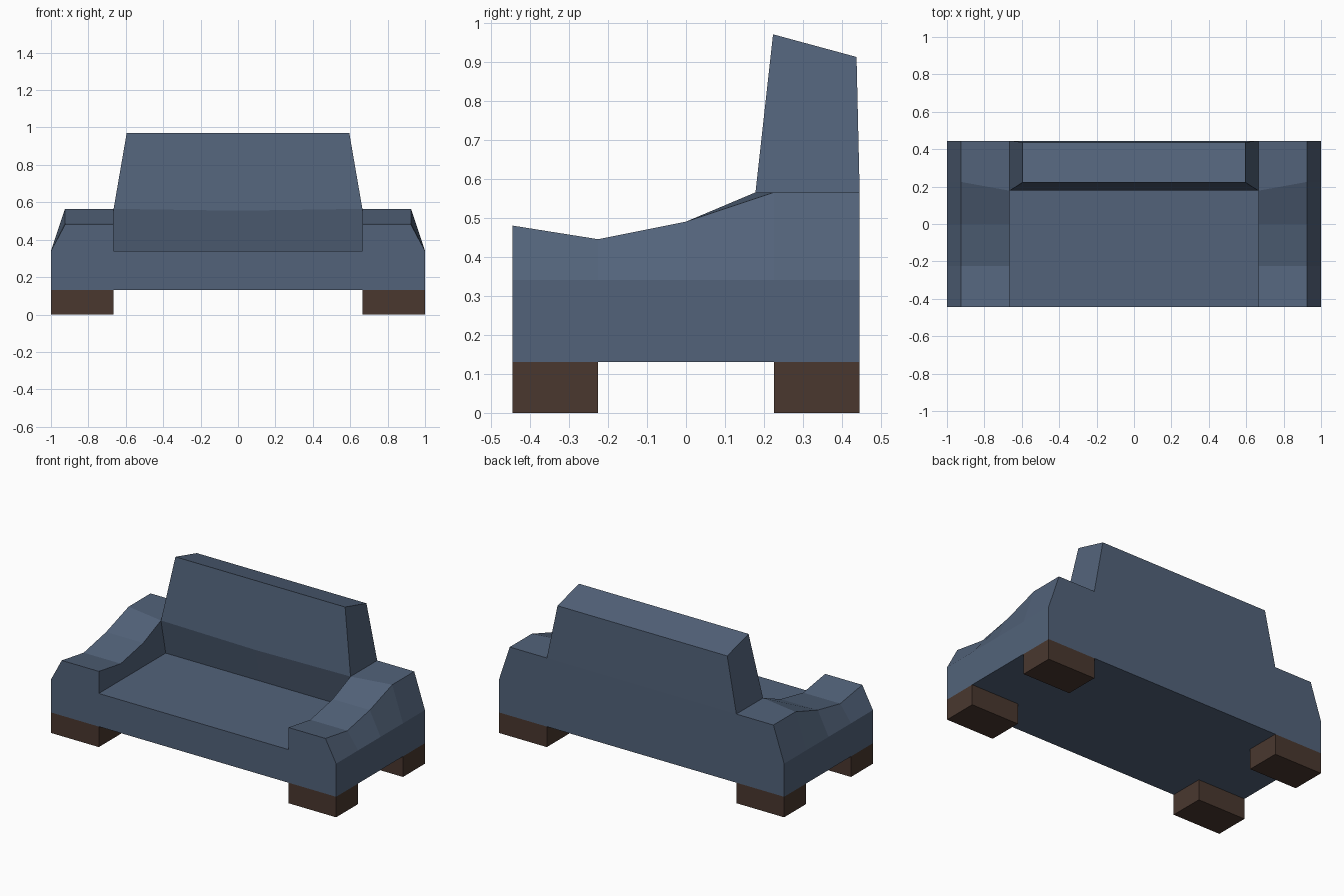
import bpy, bmesh

if "Cube" in bpy.data.objects:
    bpy.data.objects.remove(bpy.data.objects["Cube"])


def material(name, rgb):
    m = bpy.data.materials.new(name)
    m.diffuse_color = (*rgb, 1)
    m.use_nodes = True
    m.node_tree.nodes["Principled BSDF"].inputs["Base Color"].default_value = m.diffuse_color
    return m


fabric = material("blue grey fabric", (0.085, 0.124, 0.195))
wood = material("dark brown wood", (0.068, 0.039, 0.028))


def finish(bm, name, mat):
    bmesh.ops.recalc_face_normals(bm, faces=bm.faces[:])
    me = bpy.data.meshes.new(name)
    bm.to_mesh(me)
    bm.free()
    me.materials.append(mat)
    ob = bpy.data.objects.new(name, me)
    bpy.context.collection.objects.link(ob)
    return ob


W, D, IN, TOP = 1.0, 0.445, 0.665, 0.925   # half width, half depth, arm inside, arm top edge
FLOOR, SEAT, ARM = 0.13, 0.34, 0.565       # underside, seat and rear arm heights

bm = bmesh.new()


def face(points):
    bm.faces.new([bm.verts.new(p) for p in points])


def skin(sections):
    for a, b in zip(sections, sections[1:]):
        for i in range(len(a) - 1):
            face((a[i], a[i + 1], b[i + 1], b[i]))


# Seat and backrest: one side profile carried across, narrowing at the top
def middle(x):
    fold = ARM if x else 0.555
    t = x * 0.895
    return [(x, -D, FLOOR), (x, -D, SEAT), (x, 0.225, SEAT), (x, 0.178, fold),
            (t, 0.223, 0.97), (t, 0.437, 0.912), (x, D, ARM), (x, D, FLOOR)]


skin([middle(x) for x in (-IN, 0, IN)])

# Arms: wavy top profile, sloped outer shoulder, flat inner wall
wave = [(-D, 0.48), (-0.225, 0.445), (0, 0.49), (0.225, ARM), (D, ARM)]
for s in (-1, 1):
    face(middle(s * IN)[3:7])
    rows = []
    for y, z in wave:
        inner_y = 0.178 if y == 0.225 else y
        rows.append([(s * W, y, FLOOR), (s * W, y, SEAT), (s * TOP, y, z), (s * IN, inner_y, z)])
    skin(rows)
    face([(s * IN, -D, SEAT)] + [r[3] for r in rows[:4]] + [(s * IN, 0.225, SEAT)])
    face(rows[0] + [(s * IN, -D, SEAT), (s * IN, -D, FLOOR)])
    face(rows[-1] + [(s * IN, D, FLOOR)])

# Weld the parts and close the underside
bmesh.ops.remove_doubles(bm, verts=bm.verts[:], dist=0.0005)
rim = [e for e in bm.edges if e.is_boundary and all(abs(v.co.z - FLOOR) < 0.001 for v in e.verts)]
bmesh.ops.holes_fill(bm, edges=rim, sides=0)
finish(bm, "sofa_body", fabric)

# Four block legs
for sx, side in ((-1, "left"), (1, "right")):
    for sy, end in ((-1, "front"), (1, "back")):
        bm = bmesh.new()
        bmesh.ops.create_cube(bm, size=1)
        for v in bm.verts:
            v.co.x = sx * (W + IN) / 2 + v.co.x * (W - IN)
            v.co.y = sy * (D + 0.225) / 2 + v.co.y * (D - 0.225)
            v.co.z = (v.co.z + 0.5) * FLOOR
        finish(bm, f"{end}_{side}_leg", wood)
